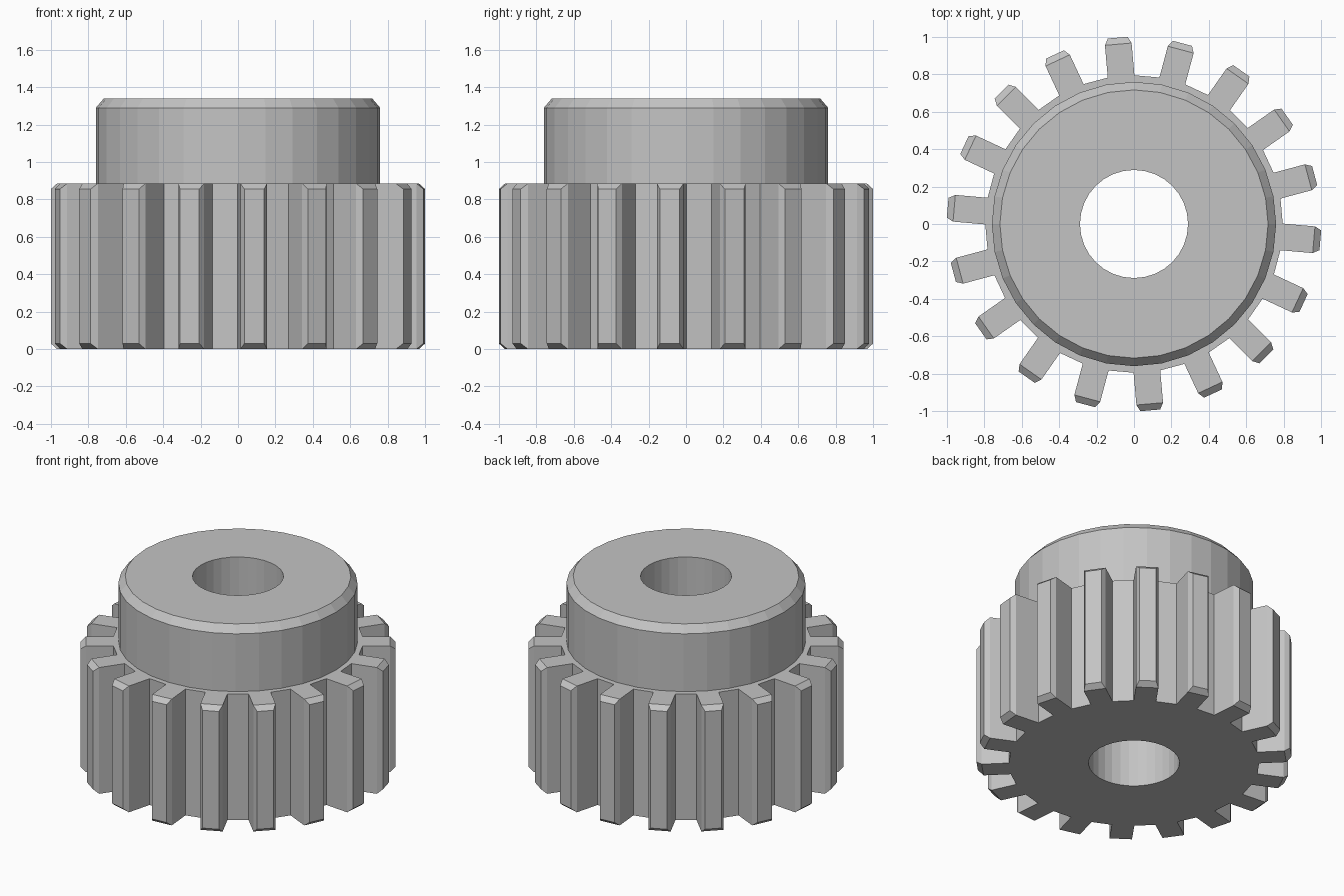
import bpy, bmesh
from math import sin, cos, radians, pi, sqrt

if "Cube" in bpy.data.objects:
    bpy.data.objects.remove(bpy.data.objects["Cube"])

TEETH, SIDES = 18, 32
GEAR_H, HUB_H = 0.885, 1.34
ROOT_R, SHOULDER_R, TIP_R = 0.795, 0.965, 1.0
HALF_W, TIP_HALF_W, TIP_INSET = 0.0715, 0.053, 0.03
BORE_R, HUB_R, HUB_TOP_R, HUB_CHAMFER_Z = 0.289, 0.76, 0.717, 1.29

bm = bmesh.new()


def ring(radius, z):
    """Circle of vertices around the axis."""
    return [bm.verts.new((radius * cos(2 * pi * i / SIDES),
                          radius * sin(2 * pi * i / SIDES), z)) for i in range(SIDES)]


def bridge(a, b):
    """Wall of quads between two closed loops."""
    n = len(a)
    for i in range(n):
        j = (i + 1) % n
        bm.faces.new((a[i], a[j], b[j], b[i]))


def loop_edges(loop):
    result = []
    for i, v in enumerate(loop):
        w = loop[(i + 1) % len(loop)]
        result.append(bm.edges.get((v, w)) or bm.edges.new((v, w)))
    return result


def cap(outer, inner, normal_z):
    """Flat face region between an outline and the round loop inside it."""
    bmesh.ops.triangle_fill(bm, use_beauty=True, normal=(0, 0, normal_z),
                            edges=loop_edges(outer) + loop_edges(inner))


# Hub with chamfered rim, and bore running through the whole part
bore_bottom, bore_top = ring(BORE_R, 0), ring(BORE_R, HUB_H)
hub_base, hub_edge, hub_top = ring(HUB_R, GEAR_H), ring(HUB_R, HUB_CHAMFER_Z), ring(HUB_TOP_R, HUB_H)
for a, b in ((bore_bottom, bore_top), (bore_top, hub_top), (hub_top, hub_edge), (hub_edge, hub_base)):
    bridge(a, b)

# Straight-sided teeth, each with a tip bevelled on all four edges
root_r = sqrt(ROOT_R ** 2 - HALF_W ** 2)
bottom, top = [], []
for k in range(TEETH):
    a = radians(15 + k * 360 / TEETH)

    def point(r, w, z):
        return bm.verts.new((r * cos(a) - w * sin(a), r * sin(a) + w * cos(a), z))

    outline = ((root_r, -HALF_W), (SHOULDER_R, -HALF_W), (SHOULDER_R, HALF_W), (root_r, HALF_W))
    lo = [point(r, w, 0) for r, w in outline]
    hi = [point(r, w, GEAR_H) for r, w in outline]
    for i in (0, 2):                                   # flanks
        bm.faces.new((lo[i], lo[i + 1], hi[i + 1], hi[i]))
    base = [lo[1], lo[2], hi[2], hi[1]]
    tip = [point(TIP_R, w, z) for w, z in (
        (-TIP_HALF_W, TIP_INSET), (TIP_HALF_W, TIP_INSET),
        (TIP_HALF_W, GEAR_H - TIP_INSET), (-TIP_HALF_W, GEAR_H - TIP_INSET))]
    bridge(base, tip)
    bm.faces.new(tip)
    bottom += lo
    top += hi

# Floors of the gaps between teeth
for k in range(TEETH):
    i, j = 4 * k + 3, (4 * k + 4) % (4 * TEETH)
    bm.faces.new((bottom[i], bottom[j], top[j], top[i]))

# Upper shoulder and underside
cap(top, hub_base, 1)
cap(bottom, bore_bottom, -1)

bmesh.ops.recalc_face_normals(bm, faces=bm.faces[:])
mesh = bpy.data.meshes.new("pinion_gear")
bm.to_mesh(mesh)
bm.free()

steel = bpy.data.materials.new("grey steel")
steel.diffuse_color = (0.55, 0.55, 0.55, 1)
steel.use_nodes = True
steel.node_tree.nodes["Principled BSDF"].inputs["Base Color"].default_value = steel.diffuse_color
mesh.materials.append(steel)
gear = bpy.data.objects.new("pinion_gear", mesh)
bpy.context.collection.objects.link(gear)
